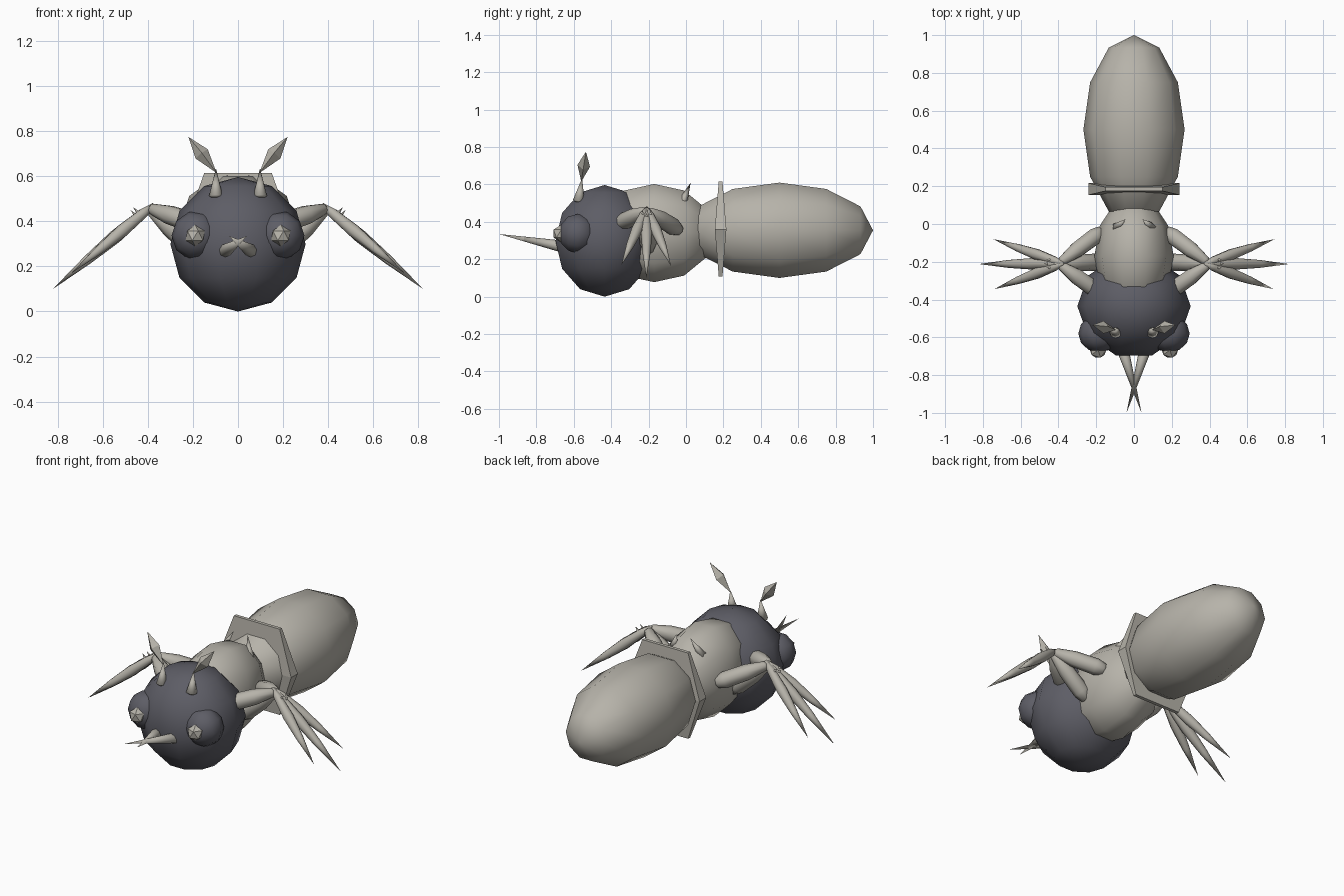
import bpy, bmesh, math
from mathutils import Vector

if "Cube" in bpy.data.objects:
    bpy.data.objects.remove(bpy.data.objects["Cube"])


def material(name, rgb):
    m = bpy.data.materials.new(name)
    m.diffuse_color = (*rgb, 1)
    m.use_nodes = True
    m.node_tree.nodes["Principled BSDF"].inputs["Base Color"].default_value = m.diffuse_color
    return m


GREY = material("warm_grey", (0.47, 0.45, 0.40))
DARK = material("dark_slate", (0.11, 0.11, 0.132))


def finish(name, bm, mat, smooth=True):
    bmesh.ops.recalc_face_normals(bm, faces=bm.faces)
    me = bpy.data.meshes.new(name)
    bm.to_mesh(me)
    bm.free()
    me.materials.append(mat)
    for p in me.polygons:
        p.use_smooth = smooth
    ob = bpy.data.objects.new(name, me)
    bpy.context.collection.objects.link(ob)
    return ob


def lathe(name, a, b, profile, mat, sides=8, squash=1.0, smooth=True):
    """Turn (fraction, radius) pairs around the line from a to b."""
    a, b = Vector(a), Vector(b)
    w = (b - a).normalized()
    ref = Vector((1, 0, 0)) if abs(w.x) < 0.95 else Vector((0, 0, 1))
    u = (ref - w * ref.dot(w)).normalized()
    v = w.cross(u)
    bm = bmesh.new()
    rings = []
    for t, r in profile:
        c = a.lerp(b, t)
        if r < 1e-4:
            rings.append([bm.verts.new(c)])
            continue
        angles = [math.tau * i / sides for i in range(sides)]
        rings.append([bm.verts.new(c + u * (r * squash * math.cos(q)) + v * (r * math.sin(q)))
                      for q in angles])
    for p, q in zip(rings, rings[1:]):
        for i in range(sides):
            j = (i + 1) % sides
            if len(p) == 1:
                bm.faces.new((p[0], q[i], q[j]))
            elif len(q) == 1:
                bm.faces.new((p[i], p[j], q[0]))
            else:
                bm.faces.new((p[i], p[j], q[j], q[i]))
    for ring in (rings[0], rings[-1]):
        if len(ring) > 2:
            bm.faces.new(ring)
    return finish(name, bm, mat, smooth)


def ball(radius, rings=6):
    return [((1 - math.cos(math.pi * i / rings)) / 2, radius * math.sin(math.pi * i / rings))
            for i in range(rings + 1)]


# Body masses
lathe("abdomen", (0, 0, 0.355), (0, 1, 0.355), ball(0.268), GREY, 10)
lathe("thorax", (0, -0.49, 0.34), (0, 0.15, 0.34), ball(0.276), GREY, 10, 0.76)
head = lathe("head", (0, -0.435, 0.0), (0, -0.435, 0.597), ball(0.3), DARK, 10)
for vert in head.data.vertices:
    vert.co.y = -0.435 + (vert.co.y + 0.435) * 0.92

# Hexagonal waist collar, thickest at its side corners
bm = bmesh.new()
front, back = [], []
for x, z, h in ((0.24, 0.36, 0.031), (0.15, 0.615, 0.01), (-0.15, 0.615, 0.01),
                (-0.24, 0.36, 0.031), (-0.15, 0.108, 0.01), (0.15, 0.108, 0.01)):
    front.append(bm.verts.new((x, 0.185 - h, z)))
    back.append(bm.verts.new((x, 0.185 + h, z)))
for ring in (front, back):
    bm.faces.new((ring[0], ring[1], ring[2], ring[3]))
    bm.faces.new((ring[3], ring[4], ring[5], ring[0]))
for i in range(6):
    j = (i + 1) % 6
    bm.faces.new((front[i], front[j], back[j], back[i]))
finish("waist_collar", bm, GREY, False)

CONE = lambda r: [(0, r * 0.6), (0.06, r), (1, 0)]
SPINDLE = lambda r: [(0, 0.008), (0.12, r * 0.75), (0.38, r), (0.65, r * 0.7), (1, 0)]
LIMB = lambda r: [(0, 0), (0.06, r * 0.7), (0.2, r), (0.6, r * 0.95), (0.92, r * 0.55), (1, 0)]

for s, side in ((-1, "left"), (1, "right")):
    # Eyes with a faceted knob
    lathe("eye_" + side, (s * 0.185, -0.68, 0.337), (s * 0.185, -0.48, 0.337), ball(0.11), DARK, 10)
    bm = bmesh.new()
    bmesh.ops.create_icosphere(bm, subdivisions=1, radius=0.048)
    for vert in bm.verts:
        vert.co += Vector((s * 0.19, -0.667, 0.337))
    finish("eye_knob_" + side, bm, GREY, False)

    # Crossing mandibles
    lathe("mandible_" + side, (s * 0.07, -0.63, 0.262), (-s * 0.04, -1.0, 0.335), CONE(0.033), GREY)

    # Antennae: stubby base and diamond tip
    lathe("antenna_base_" + side, (s * 0.098, -0.575, 0.505), (s * 0.098, -0.555, 0.635),
          CONE(0.031), GREY)
    lathe("antenna_tip_" + side, (s * 0.095, -0.56, 0.615), (s * 0.22, -0.535, 0.775),
          [(0, 0), (0.53, 0.034), (1, 0)], GREY, 4, 1, False)

    # Back spines
    lathe("back_spine_" + side, (s * 0.095, -0.02, 0.50), (s * 0.045, 0.025, 0.61),
          CONE(0.026), GREY, 5)

    # Legs meeting at a shared knee point
    knee = (s * 0.40, -0.21, 0.462)
    for part, hip, foot in (("rear", (s * 0.16, -0.03, 0.35), (s * 0.745, -0.08, 0.165)),
                            ("middle", (s * 0.15, -0.20, 0.24), (s * 0.822, -0.212, 0.10)),
                            ("front", (s * 0.16, -0.38, 0.38), (s * 0.74, -0.345, 0.17))):
        tag = part + "_" + side
        lathe("upper_leg_" + tag, hip, knee, LIMB(0.046), GREY)
        start = Vector((s * 0.375, -0.21, 0.475))
        lathe("lower_leg_" + tag, start, foot, SPINDLE(0.03), GREY)
        # Small spur near the knee
        p = start.lerp(Vector(foot), 0.16)
        lathe("spur_" + tag, p, p + Vector((s * 0.03, 0, 0.035)), CONE(0.012), GREY, 5)
